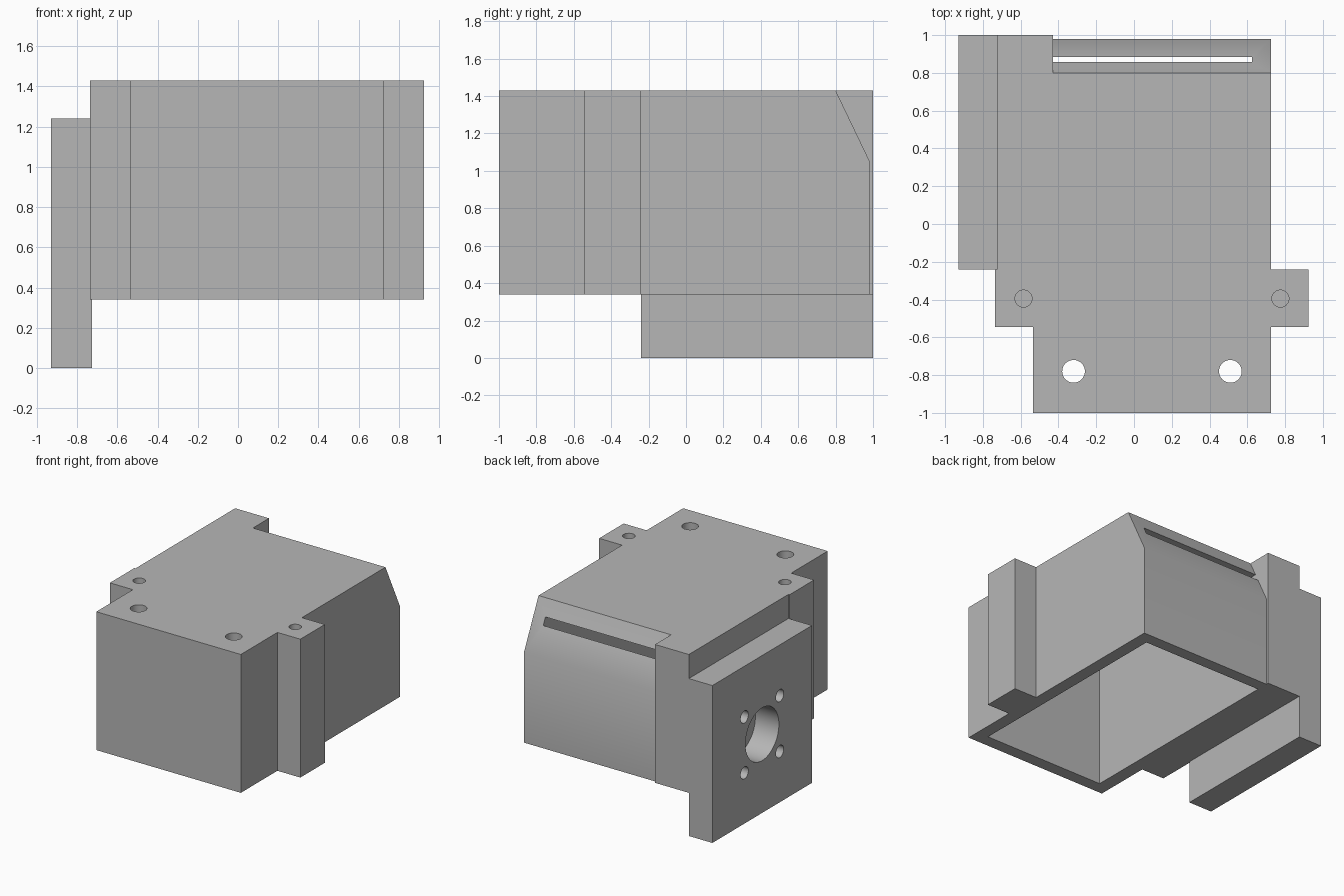
import bpy, bmesh, math
from mathutils import Matrix, Vector

old = bpy.data.objects.get("Cube")
if old:
    bpy.data.objects.remove(old, do_unlink=True)

GREY = (0.47, 0.47, 0.47, 1.0)
grey = bpy.data.materials.new("plain_grey")
grey.use_nodes = True
grey.diffuse_color = GREY
grey.node_tree.nodes["Principled BSDF"].inputs["Base Color"].default_value = GREY


def add_object(name, bm):
    bmesh.ops.recalc_face_normals(bm, faces=bm.faces)
    mesh = bpy.data.meshes.new(name)
    bm.to_mesh(mesh)
    bm.free()
    mesh.materials.append(grey)
    obj = bpy.data.objects.new(name, mesh)
    bpy.context.collection.objects.link(obj)
    return obj


def prism(name, points, depth):
    """Extrude a closed outline of 3D points along the depth vector."""
    bm = bmesh.new()
    face = bm.faces.new([bm.verts.new(p) for p in points])
    moved = bmesh.ops.extrude_face_region(bm, geom=[face])["geom"]
    verts = [v for v in moved if isinstance(v, bmesh.types.BMVert)]
    bmesh.ops.translate(bm, verts=verts, vec=Vector(depth))
    return add_object(name, bm)


def box(name, low, high):
    (x0, y0, z0), (x1, y1, z1) = low, high
    base = [(x0, y0, z0), (x1, y0, z0), (x1, y1, z0), (x0, y1, z0)]
    return prism(name, base, (0, 0, z1 - z0))


def drill(name, centre, radius, length, axis="Z", sides=48):
    bm = bmesh.new()
    turn = Matrix.Rotation(math.pi / 2, 4, "Y") if axis == "X" else Matrix()
    bmesh.ops.create_cone(bm, cap_ends=True, segments=sides, radius1=radius,
                          radius2=radius, depth=length,
                          matrix=Matrix.Translation(centre) @ turn)
    return add_object(name, bm)


def carve(obj, cutters):
    """Subtract each cutter, then smooth curved and gently bent surfaces."""
    bpy.ops.object.select_all(action="DESELECT")
    obj.select_set(True)
    bpy.context.view_layer.objects.active = obj
    for cutter in cutters:
        mod = obj.modifiers.new("cut", "BOOLEAN")
        mod.operation = "DIFFERENCE"
        mod.solver = "EXACT"
        mod.object = cutter
        bpy.ops.object.modifier_apply(modifier=mod.name)
        bpy.data.objects.remove(cutter, do_unlink=True)
    bpy.ops.object.shade_smooth_by_angle(angle=math.radians(30))


BOTTOM, TOP = 0.34, 1.43
SIDE, INNER = -0.725, -0.43

# Housing outline with side tabs and the raised rear corner
outline = [(-0.535, -1), (0.725, -1), (0.725, -0.545), (0.925, -0.545),
           (0.925, -0.24), (0.725, -0.24), (0.725, 0.98), (INNER, 0.98),
           (INNER, 1), (SIDE, 1), (SIDE, -0.24), (-0.735, -0.24),
           (-0.735, -0.545), (-0.535, -0.545)]
housing = prism("housing", [(x, y, BOTTOM) for x, y in outline], (0, 0, TOP - BOTTOM))

# Sloped rear edge
slope = [(0.80, TOP), (0.98, 1.055), (1.07, 1.055 - 0.1875), (1.2, 1.6), (0.7184, 1.6)]
cutters = [prism("slope_cutter", [(INNER, y, z) for y, z in slope], (1.5, 0, 0))]

# Open cavity, which breaks through the slope as a long slot
cutters.append(box("cavity_cutter", (INNER, -0.9, 0.2), (0.625, 0.885, 1.31)))

# Through holes in the roof and blind holes in the tabs
for x in (-0.32, 0.51):
    cutters.append(drill("roof_hole_cutter", (x, -0.78, TOP), 0.06, 0.5))
for x in (-0.585, 0.775):
    cutters.append(drill("tab_hole_cutter", (x, -0.395, TOP), 0.045, 0.5))
carve(housing, cutters)

# Side mounting plate with a large bore and four screw holes
plate = box("mounting_plate", (-0.93, -0.24, 0), (SIDE, 1, 1.24))
cy, cz, reach = 0.38, 0.62, 0.22
bores = [drill("bore_cutter", (-0.83, cy, cz), 0.208, 0.6, "X", 64)]
for sy in (-1, 1):
    for sz in (-1, 1):
        bores.append(drill("screw_hole_cutter",
                           (-0.83, cy + sy * reach, cz + sz * reach), 0.048, 0.6, "X", 32))
carve(plate, bores)
